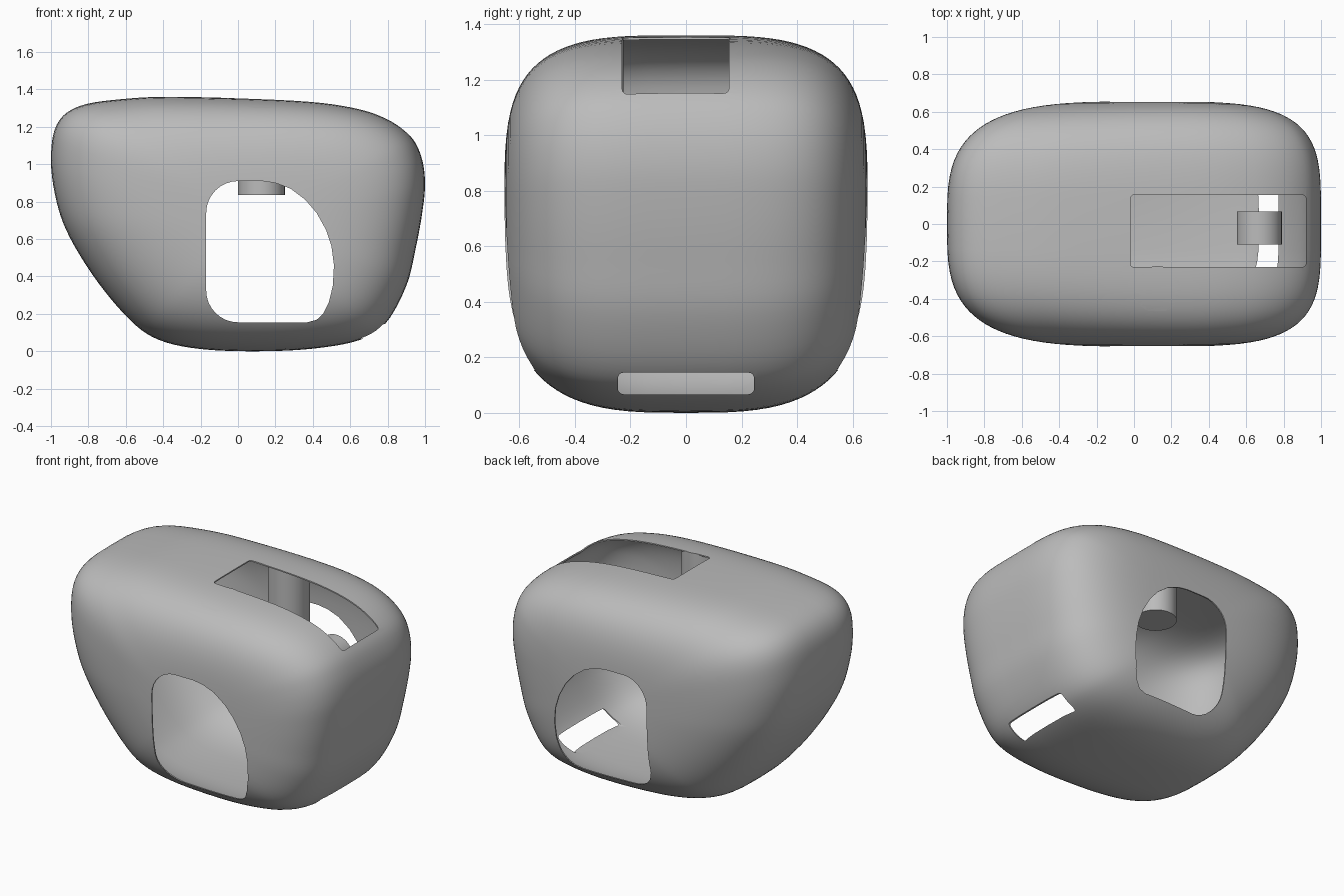
import bpy, bmesh, math
from mathutils import Vector

if "Cube" in bpy.data.objects:
    bpy.data.objects.remove(bpy.data.objects["Cube"], do_unlink=True)

grey = bpy.data.materials.new("plain grey")
grey.use_nodes = True
grey.diffuse_color = (0.5, 0.5, 0.5, 1)
grey.node_tree.nodes["Principled BSDF"].inputs["Base Color"].default_value = (0.5, 0.5, 0.5, 1)


def make(name, bm):
    bmesh.ops.recalc_face_normals(bm, faces=bm.faces)
    mesh = bpy.data.meshes.new(name)
    bm.to_mesh(mesh)
    bm.free()
    mesh.materials.append(grey)
    ob = bpy.data.objects.new(name, mesh)
    bpy.context.collection.objects.link(ob)
    return ob


def loft(name, rings):
    bm = bmesh.new()
    loops = [[bm.verts.new(p) for p in ring] for ring in rings]
    n = len(loops[0])
    for a, b in zip(loops, loops[1:]):
        for i in range(n):
            j = (i + 1) % n
            bm.faces.new((a[i], a[j], b[j], b[i]))
    bm.faces.new(loops[0])
    bm.faces.new(loops[-1])
    return make(name, bm)


def smooth_loop(points, steps):
    """Closed Catmull-Rom curve through the points."""
    pts = [Vector(p) for p in points]
    n, out = len(pts), []
    for i in range(n):
        a, b, c, d = (pts[(i + k) % n] for k in (-1, 0, 1, 2))
        for s in range(steps):
            t = s / steps
            out.append(0.5 * (2 * b + (c - a) * t + (2 * a - 5 * b + 4 * c - d) * t**2
                              + (3 * b - a - 3 * c + d) * t**3))
    return out


def rounded_rect(u0, u1, v0, v1, r):
    out = []
    corners = ((u1 - r, v1 - r), (u0 + r, v1 - r), (u0 + r, v0 + r), (u1 - r, v0 + r))
    for k, (u, v) in enumerate(corners):
        for s in range(6):
            a = math.radians(90 * k + 18 * s)
            out.append((u + r * math.cos(a), v + r * math.sin(a)))
    return out


def boolean(ob, tool, operation):
    tool.hide_render = True
    mod = ob.modifiers.new(operation, "BOOLEAN")
    mod.operation, mod.object, mod.solver = operation, tool, "EXACT"
    apply(ob, mod)


def apply(ob, mod):
    bpy.context.view_layer.objects.active = ob
    bpy.ops.object.modifier_apply(modifier=mod.name)


def cylinder(name, radius, length, centre, along_y=False):
    bm = bmesh.new()
    bmesh.ops.create_cone(bm, cap_ends=True, segments=48, radius1=radius,
                          radius2=radius, depth=length)
    ob = make(name, bm)
    for v in ob.data.vertices:
        x, y, z = v.co
        v.co = Vector((x, -z, y) if along_y else (x, y, z)) + Vector(centre)
    return ob


# Body: side profile shrunk along a superellipse in depth, squarer at the top and +x end
profile = smooth_loop([
    (-1, 1.02), (-0.97, 1.21), (-0.85, 1.31), (-0.6, 1.35), (-0.3, 1.36), (0.3, 1.34),
    (0.6, 1.305), (0.79, 1.245), (0.92, 1.152), (0.98, 1.04), (1, 0.9), (0.985, 0.74),
    (0.95, 0.55), (0.9, 0.35), (0.79, 0.15), (0.65, 0.06), (0.4, 0.014), (0.1, 0),
    (-0.2, 0.012), (-0.42, 0.06), (-0.57, 0.16), (-0.75, 0.37), (-0.9, 0.61), (-0.97, 0.8)], 5)
core = Vector((0.05, 0.69))


def shrink(p, r):
    """Profile point moved toward the core at relative depth r."""
    out = p - core
    n = 3.55 + 0.4 * (out.x + out.y) / out.length
    return core + out * (1 - r ** n) ** (1 / n)


rings = []
for k in range(-24, 25):
    t = math.radians(89 * k / 24)
    r = abs(math.sin(t)) ** (2 / 3.5)
    y = math.copysign(0.655 * r, t)
    rings.append([(q.x, y, q.y) for q in (shrink(p, r) for p in profile)])
shell = loft("hollow_shell", rings)
solid = loft("body_cutter", rings)
mod = shell.modifiers.new("wall", "SOLIDIFY")
mod.thickness, mod.offset = 0.008, -1
apply(shell, mod)

# Openings: side window right through, top slot, low end slot
window = [(0.37, 0.155)]
for cz, start in ((0.325, 270), (0.74, 180)):
    for s in range(9):
        a = math.radians(start - 90 * s / 8)
        window.append((0.17 * math.cos(a), cz + 0.17 * math.sin(a)))
window += [(0.13, 0.91), (0.2, 0.9), (0.28, 0.87), (0.36, 0.81), (0.42, 0.74), (0.47, 0.65),
           (0.5, 0.56), (0.513, 0.46), (0.507, 0.35), (0.485, 0.26), (0.455, 0.2), (0.42, 0.168)]
top = rounded_rect(-0.02, 0.92, -0.23, 0.155, 0.02)
low = rounded_rect(-0.245, 0.245, 0.067, 0.145, 0.02)
cutters = [
    loft("window_cutter", [[(x, y, z) for x, z in window] for y in (-1, 1)]),
    loft("top_slot_cutter", [[(x, y, z) for x, y in top] for z in (1.1, 1.6)]),
    loft("low_slot_cutter", [[(x, y, z) for y, z in low] for x in (0.45, 1.3)])]
for c in cutters:
    boolean(shell, c, "DIFFERENCE")

# Posts hanging from the ceiling, trimmed to the body
parts = [shell]
for name, y in (("front_post", -0.35), ("back_post", 0.35)):
    post = cylinder(name, 0.125, 0.665, (0.125, y, 1.1675))
    boolean(post, solid, "INTERSECT")
    parts.append(post)

# Roller below the top slot
parts.append(cylinder("roller", 0.12, 0.175, (0.67, -0.022, 0.96), True))

for c in cutters + [solid]:
    bpy.data.objects.remove(c, do_unlink=True)

for ob in parts:
    bpy.ops.object.select_all(action="DESELECT")
    ob.select_set(True)
    bpy.context.view_layer.objects.active = ob
    bpy.ops.object.shade_smooth_by_angle(angle=math.radians(35))
